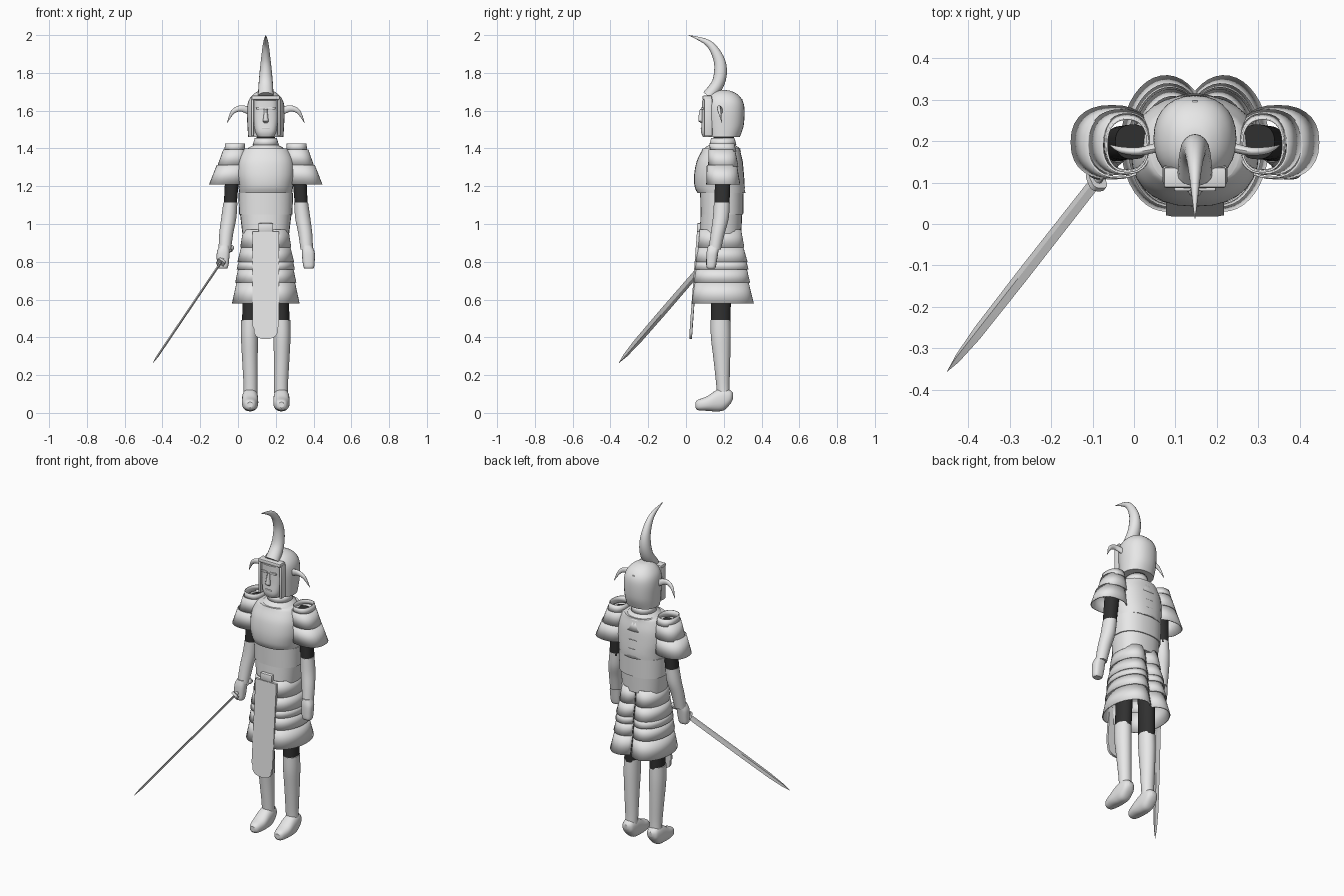
import bpy, bmesh, math
from mathutils import Vector as V

if "Cube" in bpy.data.objects:
    bpy.data.objects.remove(bpy.data.objects["Cube"])

MID = 0.147  # the figure's own centre line


def material(name, value):
    m = bpy.data.materials.new(name)
    m.use_nodes = True
    m.diffuse_color = (value, value, value, 1)
    m.node_tree.nodes["Principled BSDF"].inputs["Base Color"].default_value = m.diffuse_color
    return m


PLATE = material("pale grey plate", 0.8)
CLOTH = material("black cloth", 0.03)


def finish(name, bm, mat, angle=35, thick=0):
    bmesh.ops.translate(bm, verts=bm.verts, vec=(MID, 0, 0))
    bmesh.ops.recalc_face_normals(bm, faces=bm.faces)
    me = bpy.data.meshes.new(name)
    bm.to_mesh(me)
    bm.free()
    me.materials.append(mat)
    ob = bpy.data.objects.new(name, me)
    bpy.context.collection.objects.link(ob)
    bpy.ops.object.select_all(action='DESELECT')
    bpy.context.view_layer.objects.active = ob
    ob.select_set(True)
    bpy.ops.object.shade_smooth_by_angle(angle=math.radians(angle))
    if thick:
        sol = ob.modifiers.new("thickness", 'SOLIDIFY')
        sol.thickness = thick
        sol.offset = -1
    return ob


def smooth(keys, steps=5):
    """Catmull-Rom through tuples of numbers."""
    out = []
    for i in range(len(keys) - 1):
        a, b, c, d = (keys[min(max(i + k, 0), len(keys) - 1)] for k in (-1, 0, 1, 2))
        for j in range(steps):
            t = j / steps
            out.append(tuple(q + t / 2 * (r - p + t * (2*p - 5*q + 4*r - s + t * (3*(q - r) + s - p)))
                             for p, q, r, s in zip(a, b, c, d)))
    return out + [keys[-1]]


def skin(name, rings, mat, n=28, power=1, arc=math.pi, caps=True, thick=0, angle=35):
    """Skin over rings given as (centre, u axis, v axis)."""
    bm, rows = bmesh.new(), []
    closed = arc == math.pi
    for c, u, v in rings:
        row = []
        for i in range(n if closed else n + 1):
            a = -arc + 2 * arc * i / n
            p = [math.copysign(abs(f) ** power, f) for f in (math.cos(a), math.sin(a))]
            row.append(bm.verts.new(V(c) + V(u) * p[0] + V(v) * p[1]))
        rows.append(row)
    for r, q in zip(rows, rows[1:]):
        for i in range(n):
            j = (i + 1) % len(r)
            bm.faces.new((r[i], r[j], q[j], q[i]))
    if caps and closed:
        bm.faces.new(rows[0])
        bm.faces.new(rows[-1])
    return finish(name, bm, mat, angle, thick)


def stack(name, keys, mat=PLATE, side=1, **kw):
    """Level rings from (z, x, y, half width, half depth)."""
    return skin(name, [((x * side, y, z), (w * side, 0, 0), (0, d, 0)) for z, x, y, w, d in keys], mat, **kw)


def horn(name, keys, axis, side=1):
    """Curved horn from (x, y, z, half size along axis, half size in the bend)."""
    pts, rings = smooth(keys), []
    for i, k in enumerate(pts):
        t = V(pts[min(i + 1, len(pts) - 1)][:3]) - V(pts[max(i - 1, 0)][:3])
        bend = t.cross(V(axis)).normalized()
        c, u, v = V(k[:3]), V(axis) * k[3], bend * k[4]
        for w in (c, u, v):
            w.x *= side
        rings.append((c, u, v))
    skin(name, rings, PLATE, n=16)


def box(name, centre, size, bevel=0.006):
    bm = bmesh.new()
    bmesh.ops.create_cube(bm, size=1)
    for v in bm.verts:
        v.co = V(c + s * p for c, s, p in zip(centre, size, v.co))
    bmesh.ops.bevel(bm, geom=bm.edges[:], offset=bevel, segments=2, affect='EDGES', profile=0.5)
    finish(name, bm, PLATE)


# Helmet, open frame and face mask
stack("helmet", smooth([(1.46, 0, .2, .093, .085), (1.52, 0, .205, .097, .1), (1.6, 0, .205, .1, .105),
                        (1.65, 0, .203, .092, .098), (1.685, 0, .2, .068, .074), (1.705, 0, .197, .035, .038),
                        (1.709, 0, .197, .004, .004)]), power=.9)
box("helmet_brow", (0, .112, 1.668), (.15, .05, .022))
for side in (-1, 1):
    box("helmet_cheek_frame", (side * .07, .118, 1.565), (.016, .045, .2))
stack("face_mask", smooth([(1.46, 0, .13, .042, .04), (1.49, 0, .13, .056, .05), (1.55, 0, .13, .064, .046),
                           (1.61, 0, .13, .064, .045), (1.655, 0, .13, .064, .046)]), power=.75)
skin("nose", [((0, .086, 1.61), (.008, 0, 0), (0, .012, 0)), ((0, .08, 1.565), (.012, 0, 0), (0, .015, 0)),
              ((0, .078, 1.545), (.016, 0, 0), (0, .013, 0)), ((0, .086, 1.535), (.01, 0, 0), (0, .008, 0))],
     PLATE, n=12)
box("mouth", (0, .084, 1.507), (.042, .012, .01), .004)
for side in (-1, 1):
    box("eyebrow", (side * .03, .086, 1.612), (.042, .014, .012), .004)
    horn("side_horn", [(.09, .185, 1.6, .012, .02), (.135, .175, 1.612, .01, .016),
                       (.175, .178, 1.592, .008, .011), (.205, .19, 1.535, .001, .001)], (0, 1, 0), side)
horn("crest_horn", [(0, .12, 1.675, .042, .036), (0, .167, 1.74, .038, .034), (0, .183, 1.81, .032, .034),
                    (0, .17, 1.883, .024, .028), (0, .117, 1.958, .014, .017), (0, .013, 2, .001, .001)], (1, 0, 0))
box("helmet_stud", (0, .292, 1.655), (.014, .014, .014), .004)

# Neck and collar
stack("neck", [(1.36, 0, .2, .05, .055), (1.5, 0, .2, .05, .055)], CLOTH)
stack("collar_ring", [(1.418, 0, .195, .07, .072), (1.455, 0, .195, .058, .062)], thick=.008, caps=False)
stack("gorget", [(1.385, 0, .19, .105, .1), (1.405, 0, .19, .09, .09), (1.42, 0, .19, .06, .065)], caps=False)

# Breastplate, back lames and waist bands
stack("breastplate", smooth([(1.165, 0, .185, .14, .125), (1.2, 0, .178, .145, .133), (1.26, 0, .175, .154, .132),
                             (1.33, 0, .178, .15, .122), (1.385, 0, .185, .128, .103), (1.4, 0, .188, .108, .1)]),
      power=.85)
for i in range(4):
    z = 1.165 + .053 * i
    skin("back_lame", [((0, .2, z), (0, .115 - .004 * i, 0), (-.128, 0, 0)),
                       ((0, .2, z + .058), (0, .1 - .004 * i, 0), (-.122, 0, 0))],
         PLATE, arc=1.25, thick=.008)
stack("waist_band_upper", [(1.05, 0, .19, .141, .113), (1.165, 0, .19, .145, .115)], power=.85)
stack("waist_band_lower", [(.95, 0, .183, .124, .11), (1.05, 0, .187, .136, .11)], power=.85)

# Skirt lames: a left and a right lobe of flared tiers
tiers = [(.97, .877, .12, .135), (.88, .8, .13, .15), (.805, .76, .144, .154),
         (.765, .69, .146, .162), (.695, .58, .154, .179)]
for side in (-1, 1):
    for top, low, w0, w1 in tiers:
        rings = [(z, .39 * w, .155 + .22 * w, .61 * w, w * .92) for z, w in ((top, w0), (low, w1))]
        stack("skirt_lame", rings, side=side, arc=2.25, thick=.006)

# Hanging front flap with a rounded end, and its knot
bm = bmesh.new()
outline = [(-.07, .96), (-.07, .46)]
outline += [(-.064 * math.cos(a * math.pi / 10), .45 - .06 * math.sin(a * math.pi / 10) ** .6) for a in range(11)]
outline += [(.07, .46), (.07, .96)]
face = bm.faces.new([bm.verts.new((x, .018 + .04 * ((z - .39) / .57) ** 1.3 if z > .39 else .018, z))
                     for x, z in outline])
move = bmesh.ops.extrude_face_region(bm, geom=[face])["geom"]
bmesh.ops.translate(bm, verts=[g for g in move if isinstance(g, bmesh.types.BMVert)], vec=(0, .014, 0))
finish("front_flap", bm, PLATE)
box("flap_knot", (0, .075, .982), (.078, .035, .045))

for side in (-1, 1):
    # Shoulder guard: three open flared tiers
    for top, low, x0, x1, w0, w1, d0, d1 in [(1.425, 1.385, .163, .164, .052, .056, .066, .07),
                                             (1.395, 1.305, .165, .177, .06, .08, .07, .08),
                                             (1.312, 1.21, .182, .2, .078, .1, .08, .09)]:
        stack("shoulder_guard_tier", [(top, x0, .19, w0, d0), (low, x1, .197, w1, d1)],
              side=side, caps=False, thick=.005, power=.85)
    # Arm and hand
    stack("upper_arm", [(1.39, .15, .198, .042, .042), (1.25, .178, .195, .037, .041),
                        (1.1, .188, .19, .034, .04)], CLOTH, side, power=.85)
    stack("forearm", smooth([(1.115, .187, .19, .037, .042), (1.03, .196, .184, .04, .042),
                             (.95, .209, .168, .037, .037), (.865, .217, .152, .033, .033)]), side=side)
    stack("hand", smooth([(.885, .219, .147, .026, .03), (.85, .225, .14, .034, .031), (.8, .227, .135, .032, .028),
                          (.775, .228, .133, .029, .025), (.765, .228, .133, .024, .02)]), side=side, power=.75)
    # Leg and foot
    stack("thigh", [(.9, .075, .19, .045, .055), (.48, .084, .183, .041, .052)], CLOTH, side)
    stack("shin_guard", smooth([(.492, .085, .182, .045, .052), (.4, .086, .184, .045, .052),
                                (.28, .084, .19, .041, .044), (.16, .081, .195, .037, .036),
                                (.1, .081, .198, .036, .034)]), side=side)
    foot = smooth([(.05, .042, .014, .015), (.065, .042, .03, .028), (.11, .049, .042, .038), (.16, .064, .043, .056),
                   (.2, .073, .041, .059), (.235, .084, .033, .036), (.25, .09, .014, .014)])
    skin("foot", [((side * .083, y, z), (w, 0, 0), (0, 0, h)) for y, z, w, h in foot], PLATE, power=.85)

# Sword held in the right hand
tip, grip = V((-.45 - MID, -.355, .265)), V((-.09 - MID, .105, .797))
d = (tip - grip).normalized()
w = (V((0, 1, 0)) - d * d.y).normalized()
t = d.cross(w)
length = (tip - grip).length


def along(s, a, b):
    return (grip + d * s, w * a, t * b)


skin("sword_blade", [along(s * length, a, .006) for s, a in ((0, .019), (.5, .02), (.8, .018), (.93, .011))]
     + [along(length, .001, .001)], PLATE, n=4, angle=20)
skin("sword_guard", [along(-.006, .027, .022), along(.008, .027, .022)], PLATE, n=16, power=.6)
skin("sword_grip", [along(-.1, .013, .011), along(0, .013, .011)], PLATE, n=12)
skin("sword_pommel", [along(-.125, .014, .013), along(-.12, .018, .017), along(-.1, .018, .017)], PLATE, n=12)
